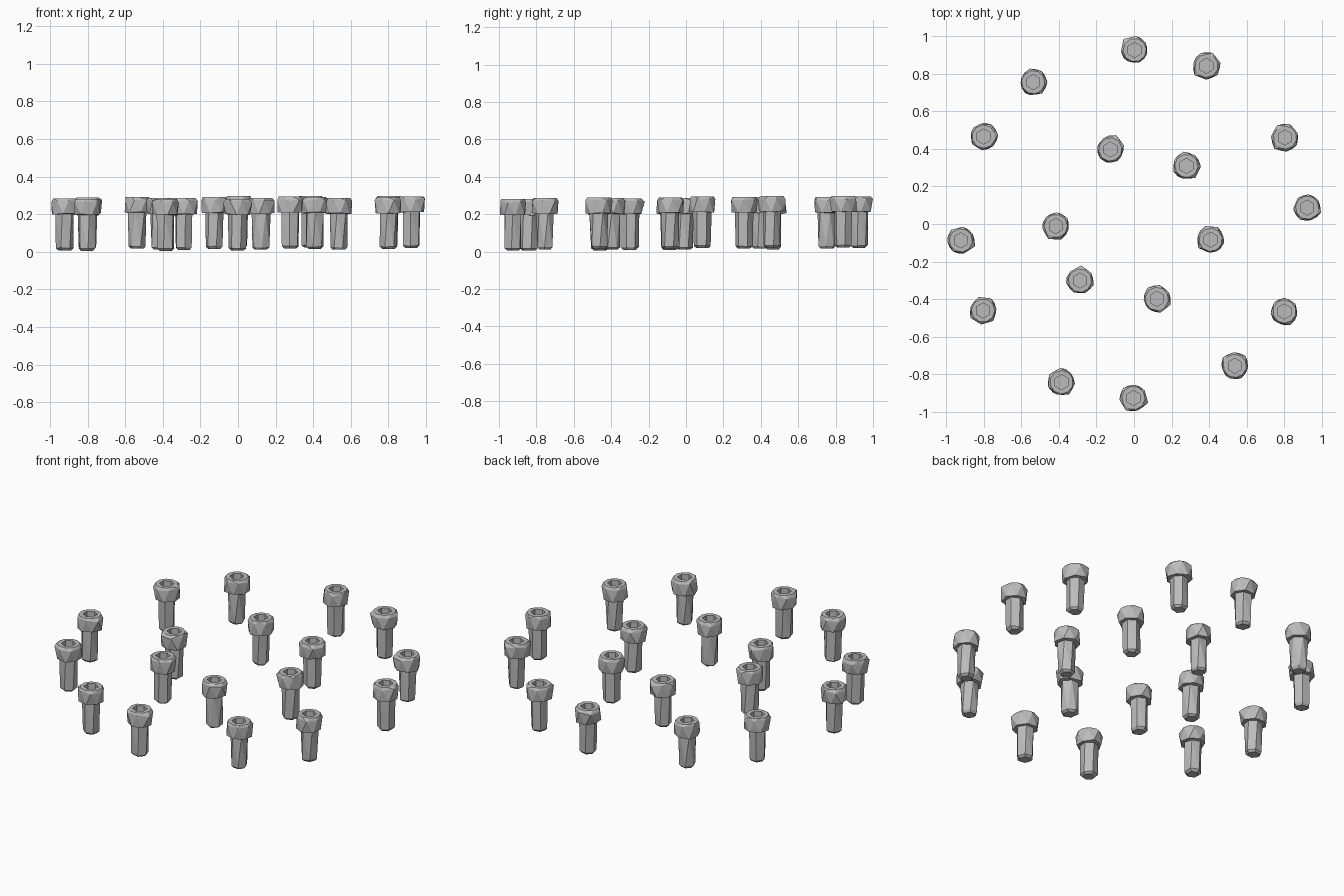
import bpy, bmesh, math, random
from mathutils import Vector

cube = bpy.data.objects.get("Cube")
if cube:
    bpy.data.objects.remove(cube)
random.seed(4)

steel = bpy.data.materials.new("grey_steel")
steel.use_nodes = True
colour = (0.5, 0.5, 0.5, 1)
steel.diffuse_color = colour
steel.node_tree.nodes["Principled BSDF"].inputs["Base Color"].default_value = colour


def ring(n, r, z, turn=0.0, wobble=0.0, lift=0.0):
    """Points around the bolt axis, slightly uneven for a rough-cut look."""
    points = []
    for i in range(n):
        a = turn + math.tau * i / n
        rr = r * (1 + random.uniform(-wobble, wobble))
        points.append(Vector((rr * math.cos(a), rr * math.sin(a),
                              z + random.uniform(-lift, lift))))
    return points


def hull(bm, points):
    verts = [bm.verts.new(p) for p in points]
    result = bmesh.ops.convex_hull(bm, input=verts)
    loose = {v for v in result["geom_interior"] if isinstance(v, bmesh.types.BMVert)}
    bmesh.ops.delete(bm, geom=[v for v in loose if not v.link_faces], context="VERTS")


def finish(bm, name, place):
    bmesh.ops.recalc_face_normals(bm, faces=bm.faces[:])
    mesh = bpy.data.meshes.new(name)
    bm.to_mesh(mesh)
    bm.free()
    mesh.materials.append(steel)
    obj = bpy.data.objects.new(name, mesh)
    obj.location = place
    bpy.context.collection.objects.link(obj)


def build_shaft(name, place):
    """Twisted faceted shank with a narrowed tip."""
    bm = bmesh.new()
    turn = random.uniform(0, math.tau)
    hull(bm, ring(6, 0.034, 0, turn)
         + ring(6, 0.047, 0.012, turn, 0.06, 0.003)
         + ring(6, 0.050, 0.2, turn + random.uniform(0, 0.5), 0.06))
    finish(bm, name, place)


def build_head(name, place):
    """Faceted cap with a hexagonal socket sunk in its top."""
    bm = bmesh.new()
    top, floor = 0.275, 0.225
    turn = random.uniform(0, math.tau)
    lower = ring(7, 0.070, 0.192, turn, 0.05, 0.004)
    upper = ring(7, 0.073, 0.260, turn + 0.4, 0.06, 0.006)
    upper[0].xy *= 1.08
    hull(bm, lower + upper + ring(10, 0.062, top, turn))

    # open the flat top
    flat = [f for f in bm.faces if all(v.co.z > top - 1e-4 for v in f.verts)]
    bmesh.ops.delete(bm, geom=flat, context="FACES")
    rim = [e for e in bm.edges if e.is_boundary]

    # hexagonal socket walls and floor
    hexagon = ring(6, 0.040, top, math.pi / 6)
    mouth = [bm.verts.new(p) for p in hexagon]
    base = [bm.verts.new((p.x, p.y, floor)) for p in hexagon]
    for i in range(6):
        j = (i + 1) % 6
        bm.faces.new((mouth[i], mouth[j], base[j], base[i]))
    bm.faces.new(base)
    lip = [bm.edges.get((mouth[i], mouth[(i + 1) % 6])) for i in range(6)]
    bmesh.ops.triangle_fill(bm, edges=rim + lip, use_beauty=True, normal=(0, 0, 1))
    finish(bm, name, place)


# outer circle of paired bolts, inner circle of single bolts
spots = [(0.925, a + 60 * k) for k in range(6) for a in (5.4, 29.8)]
spots += [(0.416, a) for a in (48, 107.6, 181.5, 226.3, 287, 348.4)]

for n, (radius, degrees) in enumerate(spots, 1):
    a = math.radians(degrees)
    x, y = radius * math.cos(a), radius * math.sin(a)
    place = (x, y, 0.014 + 0.006 * x + 0.0075 * y)
    build_shaft(f"bolt_shaft_{n}", place)
    build_head(f"bolt_head_{n}", place)
